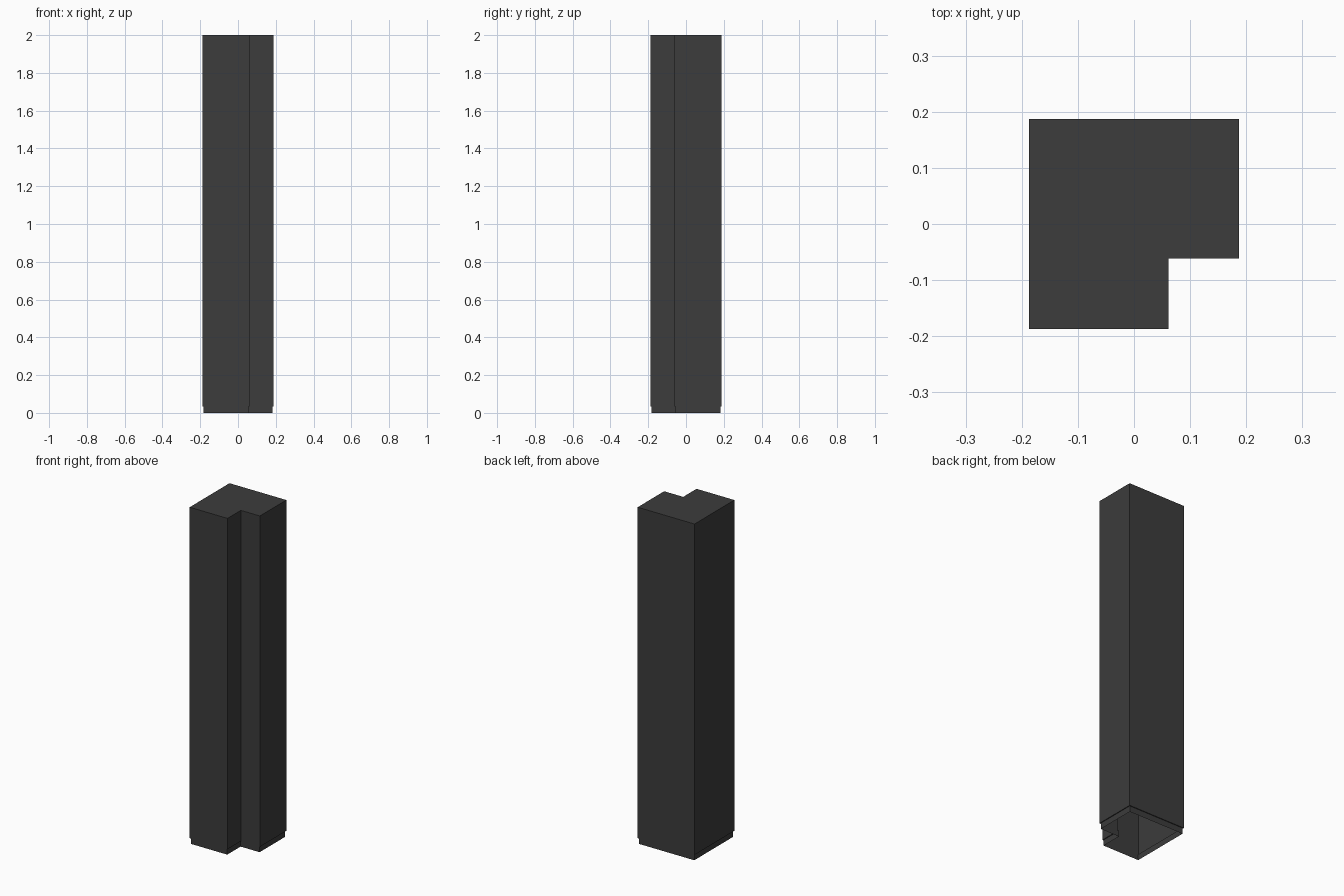
import bpy, bmesh

if "Cube" in bpy.data.objects:
    bpy.data.objects.remove(bpy.data.objects["Cube"])

HALF, NOTCH = 0.1867, 0.0615   # half width of the post, position of the notch faces
INSET, FOOT, HEIGHT = 0.005, 0.035, 2.0


def l_profile(d):
    """L-shaped outline, drawn in by d on every side."""
    h, n = HALF - d, NOTCH - d
    return [(-h, -h), (n, -h), (n, -n), (h, -n), (h, h), (-h, h)]


def loft(bm, lower, upper):
    for i in range(len(lower)):
        j = (i + 1) % len(lower)
        bm.faces.new((lower[i], lower[j], upper[j], upper[i]))


# Hollow L-shaped post: recessed foot, small ledge, tall shaft, closed top, open bottom
bm = bmesh.new()
levels = [(INSET, 0), (INSET, FOOT), (0, FOOT), (0, HEIGHT)]
rings = [[bm.verts.new((x, y, z)) for x, y in l_profile(d)] for d, z in levels]
for lower, upper in zip(rings, rings[1:]):
    loft(bm, lower, upper)
bm.faces.new(rings[-1])

mesh = bpy.data.meshes.new("corner_post")
bm.to_mesh(mesh)
bm.free()
post = bpy.data.objects.new("corner_post", mesh)
bpy.context.collection.objects.link(post)

# Dark grey finish
dark = bpy.data.materials.new("dark_grey")
dark.diffuse_color = (0.045, 0.045, 0.045, 1)
dark.use_nodes = True
dark.node_tree.nodes["Principled BSDF"].inputs["Base Color"].default_value = dark.diffuse_color
mesh.materials.append(dark)
